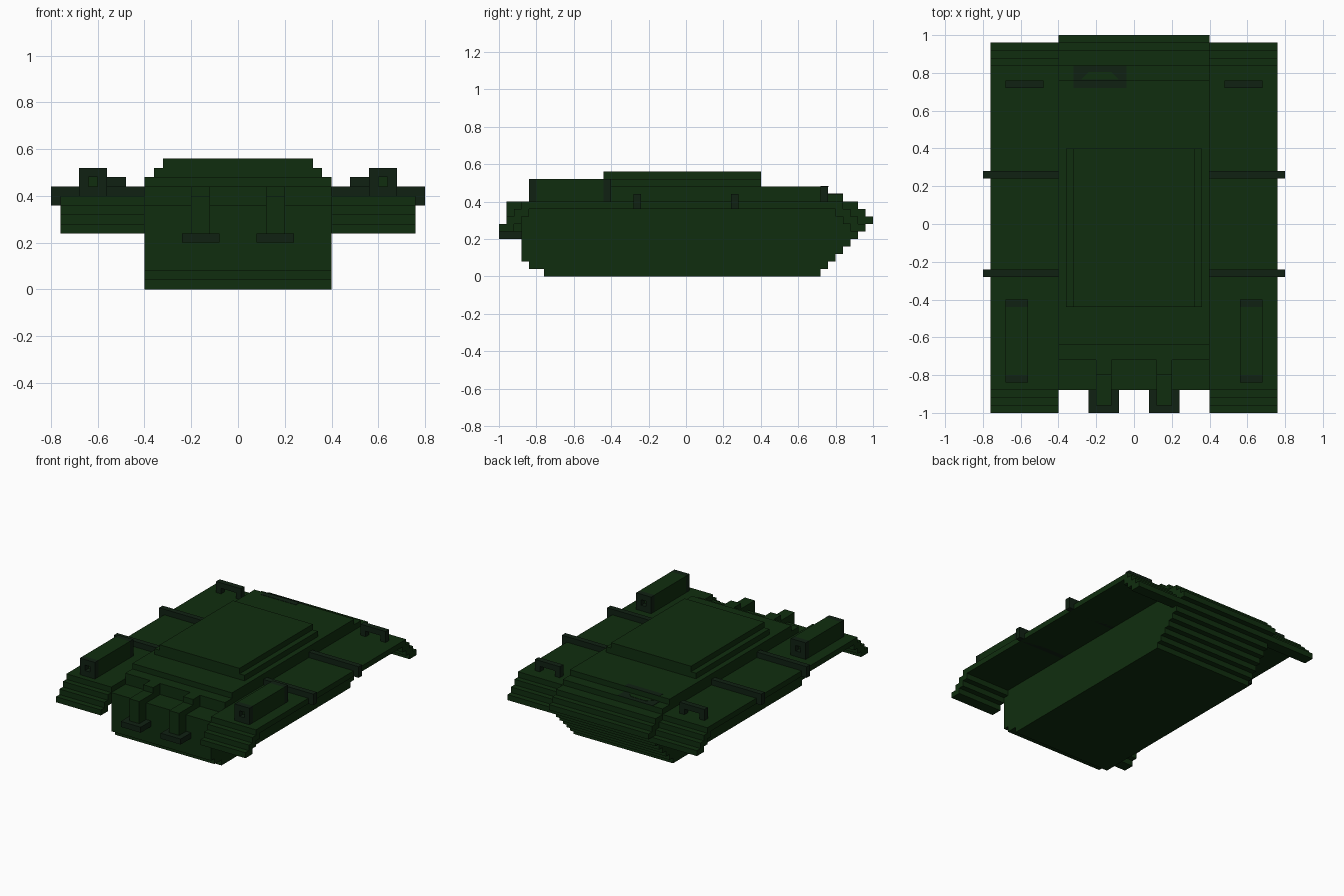
import bpy, bmesh

if "Cube" in bpy.data.objects:
    bpy.data.objects.remove(bpy.data.objects["Cube"], do_unlink=True)

U = 0.04  # size of one step of the blocky grid


def material(name, rgb):
    m = bpy.data.materials.new(name)
    m.use_nodes = True
    m.diffuse_color = (*rgb, 1)
    m.node_tree.nodes["Principled BSDF"].inputs["Base Color"].default_value = (*rgb, 1)
    return m


GREEN = material("army green", (0.0052, 0.0270, 0.0046))
DARK = material("dark steel green", (0.0050, 0.0150, 0.0062))


def finish(name, bm, mat):
    bmesh.ops.recalc_face_normals(bm, faces=bm.faces)
    me = bpy.data.meshes.new(name)
    bm.to_mesh(me)
    bm.free()
    me.materials.append(mat)
    ob = bpy.data.objects.new(name, me)
    bpy.context.collection.objects.link(ob)
    return ob


def boxes(name, mat, *bounds):
    """Object made of boxes, each (x0, x1, y0, y1, z0, z1)."""
    bm = bmesh.new()
    for x0, x1, y0, y1, z0, z1 in bounds:
        vs = bmesh.ops.create_cube(bm, size=1)["verts"]
        for v in vs:
            v.co = ((x0 + x1) / 2 + v.co.x * (x1 - x0),
                    (y0 + y1) / 2 + v.co.y * (y1 - y0),
                    (z0 + z1) / 2 + v.co.z * (z1 - z0))
    return finish(name, bm, mat)


def extrude_x(name, mat, outline, x0, x1):
    """Closed (y, z) outline extruded from x0 to x1."""
    bm = bmesh.new()
    face = bm.faces.new([bm.verts.new((x0, y, z)) for y, z in outline])
    ext = bmesh.ops.extrude_face_region(bm, geom=[face])["geom"]
    bmesh.ops.translate(bm, vec=(x1 - x0, 0, 0),
                        verts=[v for v in ext if isinstance(v, bmesh.types.BMVert)])
    return finish(name, bm, mat)


def layered(layers):
    """Outline of stacked layers given as (top z, front y, back y), from z = 0."""
    front, back, z = [], [], 0
    for top, y0, y1 in layers:
        front += [(y0, z), (y0, top)]
        back += [(y1, z), (y1, top)]
        z = top
    return back + front[::-1]


def mirror_x(ob):
    ob.modifiers.new("mirror", 'MIRROR').use_axis[0] = True
    return ob


# Hull tub with stepped nose and tail
extrude_x("hull", GREEN, layered([
    (0.04, -0.76, 0.72), (0.08, -0.84, 0.76), (0.12, -0.88, 0.80),
    (0.16, -0.88, 0.84), (0.20, -0.88, 0.88), (0.24, -0.88, 0.92),
    (0.28, -0.88, 0.96), (0.32, -0.88, 1.00), (0.36, -0.88, 0.96),
    (0.40, -0.72, 0.92), (0.44, -0.72, 0.84), (0.48, -0.64, 0.76)]), -0.4, 0.4)

# Raised roof in two tiers
boxes("roof_lower", GREEN, (-0.36, 0.36, -0.44, 0.40, 0.48, 0.52))
boxes("roof_upper", GREEN, (-0.32, 0.32, -0.44, 0.40, 0.52, 0.56))

# Fenders: one thin profile that steps down at both ends
top, under = [], []
for i in range(4):
    z = 0.24 + U * i
    yf = -1.0 + U * i
    top += [(yf, z), (yf, z + U)]
    if i < 3:
        under += [(yf + 2 * U, z), (yf + 2 * U, z + U)]
for i in reversed(range(4)):
    z = 0.24 + U * i
    yb = 0.96 - U * i
    top += [(yb, z + U), (yb, z)]
for i in range(3):
    z = 0.24 + U * i
    yb = 0.96 - U * i
    top += [(yb - 2 * U, z), (yb - 2 * U, z + U)]
mirror_x(extrude_x("fenders", GREEN, top + under[::-1], 0.4, 0.76))

# Cross bars over the fenders
for name, y in (("front_cross_bars", -0.28), ("rear_cross_bars", 0.24)):
    mirror_x(boxes(name, DARK, (0.4, 0.80, y, y + U, 0.36, 0.44)))

# Stowage tubes on the front fenders, with hollow square end caps
mirror_x(boxes("stowage_boxes", GREEN, (0.56, 0.68, -0.80, -0.44, 0.40, 0.52)))
for name, y in (("front_box_caps", -0.84), ("rear_box_caps", -0.44)):
    y1 = y + U
    mirror_x(boxes(name, DARK,
                   (0.56, 0.60, y, y1, 0.40, 0.52), (0.64, 0.68, y, y1, 0.40, 0.52),
                   (0.60, 0.64, y, y1, 0.40, 0.44), (0.60, 0.64, y, y1, 0.48, 0.52)))

# Rear fender handles
mirror_x(boxes("rear_handles", DARK,
               (0.48, 0.52, 0.72, 0.76, 0.40, 0.44), (0.64, 0.68, 0.72, 0.76, 0.40, 0.44),
               (0.48, 0.68, 0.72, 0.76, 0.44, 0.48)))

# Nose brackets bent over the front edge, standing on wide feet
mirror_x(extrude_x("nose_brackets", GREEN, [
    (-0.72, 0.36), (-0.72, 0.44), (-0.80, 0.44), (-0.80, 0.40),
    (-0.96, 0.40), (-0.96, 0.24), (-0.88, 0.24), (-0.88, 0.36)], 0.12, 0.20))
mirror_x(boxes("bracket_feet", DARK, (0.08, 0.24, -1.0, -0.88, 0.20, 0.24)))

# Exhaust grille on the rear deck: dark plates with a green tapered panel
T = 0.002
boxes("exhaust_grille", DARK,
      (-0.32, -0.04, 0.72, 0.76 + T, 0.478, 0.48 + T),
      (-0.32, -0.04, 0.76, 0.84, 0.438, 0.44 + T))
bm = bmesh.new()
f = bm.faces.new([bm.verts.new((x, y, 0.44)) for x, y in
                  ((-0.28, 0.765), (-0.08, 0.765), (-0.12, 0.805), (-0.24, 0.805))])
ext = bmesh.ops.extrude_face_region(bm, geom=[f])["geom"]
bmesh.ops.translate(bm, vec=(0, 0, 2 * T),
                    verts=[v for v in ext if isinstance(v, bmesh.types.BMVert)])
finish("grille_panel", bm, GREEN)
